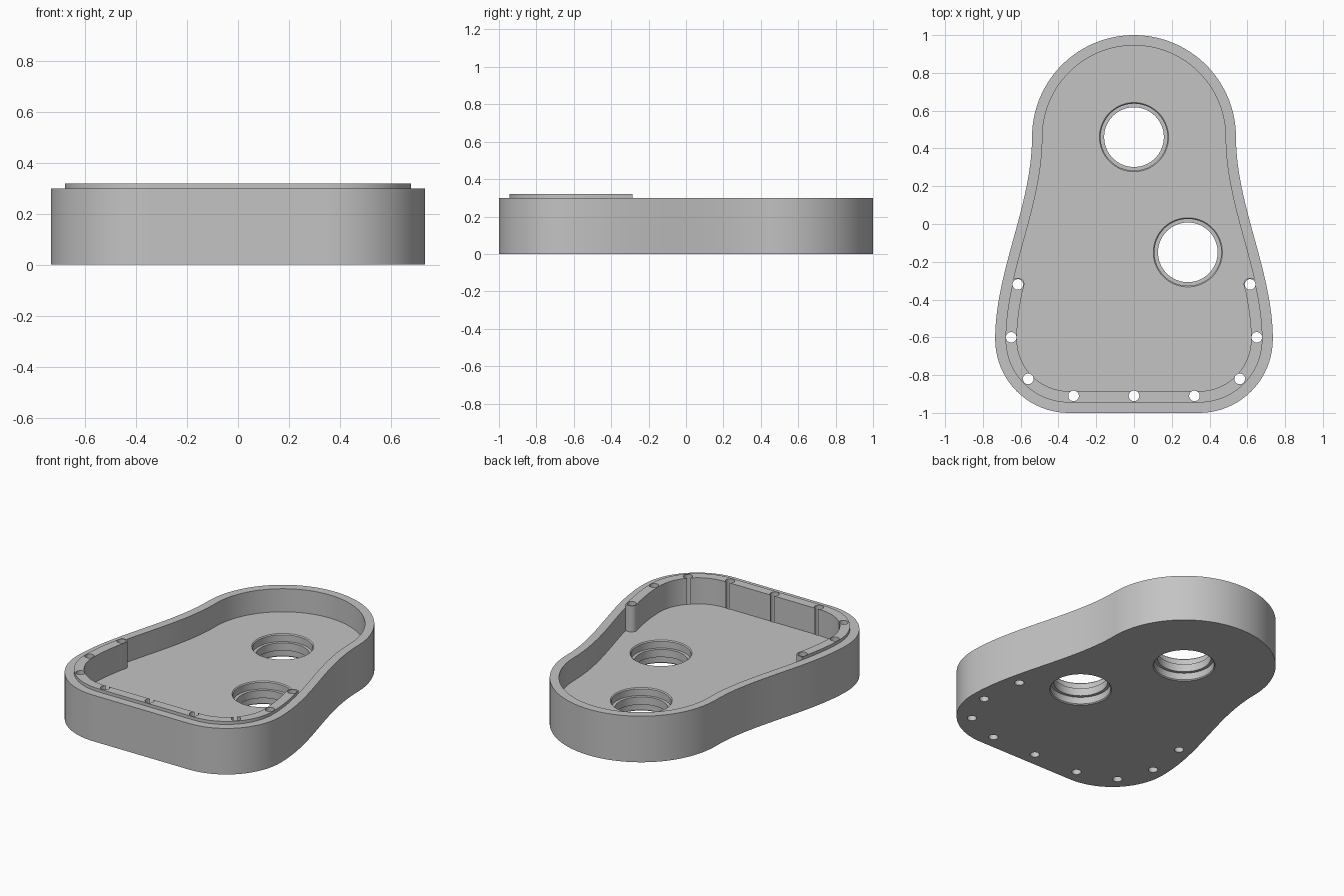
import bpy, bmesh, math
from mathutils import Vector
from mathutils.geometry import interpolate_bezier

cube = bpy.data.objects.get("Cube")
if cube:
    bpy.data.objects.remove(cube, do_unlink=True)

HEIGHT, FLOOR, RIDGE_TOP = 0.30, 0.15, 0.32
WALL, LEDGE_INSET, LEDGE_END = 0.055, 0.115, -0.285

grey = bpy.data.materials.new("plain grey")
grey.use_nodes = True
colour = (0.55, 0.55, 0.55, 1)
grey.diffuse_color = colour
grey.node_tree.nodes["Principled BSDF"].inputs["Base Color"].default_value = colour


def arc(cx, cy, r, start, end, n):
    """Points on an arc, angles in degrees."""
    angles = [math.radians(start + (end - start) * i / n) for i in range(n + 1)]
    return [Vector((cx + r * math.cos(a), cy + r * math.sin(a))) for a in angles]


def half_outline(inset):
    """Right half of the plate outline, from the front edge to the back."""
    corner = arc(0.345, -0.61, 0.39 - inset, -90, 0, 20)
    side = interpolate_bezier(Vector((0.735, -0.61)), Vector((0.735, -0.25)),
                              Vector((0.54, 0.10)), Vector((0.54, 0.46)), 40)
    side = [Vector(p[:2]) for p in side]
    flank = []
    for i in range(1, len(side) - 1):
        d = (side[i + 1] - side[i - 1]).normalized()
        flank.append(side[i] + Vector((-d.y, d.x)) * inset)
    return corner + flank + arc(0, 0.46, 0.54 - inset, 0, 90, 32)


def mirror(points):
    return [Vector((-p.x, p.y)) for p in reversed(points)]


def full_outline(inset):
    half = half_outline(inset)
    return half + mirror(half)[1:]


def add_prism(bm, points, z0, z1):
    low = [bm.verts.new((p.x, p.y, z0)) for p in points]
    high = [bm.verts.new((p.x, p.y, z1)) for p in points]
    bm.faces.new(low)
    bm.faces.new(high)
    for i in range(len(points)):
        j = (i + 1) % len(points)
        bm.faces.new((low[i], low[j], high[j], high[i]))


def add_lathe(bm, cx, cy, profile, n=64):
    """Closed solid of revolution from (radius, z) pairs."""
    rings = [[bm.verts.new((p.x, p.y, z)) for p in arc(cx, cy, r, 0, 360, n)[:-1]]
             for r, z in profile]
    bm.faces.new(rings[0])
    bm.faces.new(rings[-1])
    for a, b in zip(rings, rings[1:]):
        for i in range(n):
            j = (i + 1) % n
            bm.faces.new((a[i], a[j], b[j], b[i]))


def make_object(name, bm):
    bmesh.ops.recalc_face_normals(bm, faces=bm.faces)
    mesh = bpy.data.meshes.new(name)
    bm.to_mesh(mesh)
    bm.free()
    mesh.materials.append(grey)
    obj = bpy.data.objects.new(name, mesh)
    bpy.context.collection.objects.link(obj)
    return obj


def cut(obj, cutter):
    bpy.context.view_layer.objects.active = obj
    mod = obj.modifiers.new("cut", 'BOOLEAN')
    mod.operation, mod.solver, mod.object = 'DIFFERENCE', 'EXACT', cutter
    bpy.ops.object.modifier_apply(modifier=mod.name)


# Housing body
bm = bmesh.new()
add_prism(bm, full_outline(0), 0, HEIGHT)
body = make_object("housing_body", bm)

# Cavity cutter
bm = bmesh.new()
add_prism(bm, full_outline(WALL), FLOOR, HEIGHT + 0.2)
cavity = make_object("cavity_cutter", bm)

# Raised screw ledge around the front, with rounded ends
outer = [p for p in half_outline(WALL) if p.y < LEDGE_END - 0.005]
last = outer[-1]
outer.append(Vector((last.x - 0.25 * (LEDGE_END - last.y), LEDGE_END)))
inner = [p for p in half_outline(LEDGE_INSET) if p.y < -0.34]
inner += arc(0.615, -0.32, 0.035, 180, 90, 10)
bm = bmesh.new()
add_prism(bm, mirror(outer) + outer + inner[::-1] + mirror(inner)[::-1],
          FLOOR, RIDGE_TOP)
ledge = make_object("screw_ledge", bm)

# Screw holes and stepped bearing bores
bm = bmesh.new()
screws = [(0, -0.91)]
for x, y in ((0.32, -0.91), (0.56, -0.82), (0.65, -0.60), (0.615, -0.32)):
    screws += [(x, y), (-x, y)]
for x, y in screws:
    add_lathe(bm, x, y, [(0.028, -0.1), (0.028, 0.5)], 32)
BORE = [(0.183, -0.05), (0.183, 0), (0.177, 0.006), (0.177, 0.05), (0.158, 0.05),
        (0.158, 0.10), (0.177, 0.10), (0.177, 0.144), (0.183, 0.15), (0.183, 0.2)]
for x, y in ((0, 0.46), (0.285, -0.15)):
    add_lathe(bm, x, y, BORE)
holes = make_object("hole_cutter", bm)

cut(body, cavity)
cut(body, holes)
cut(ledge, holes)
for helper in (cavity, holes):
    bpy.data.objects.remove(helper, do_unlink=True)

# Smooth curved walls, keep edges crisp
for obj in (body, ledge):
    bpy.ops.object.select_all(action='DESELECT')
    obj.select_set(True)
    bpy.context.view_layer.objects.active = obj
    bpy.ops.object.shade_smooth_by_angle(angle=math.radians(30))
